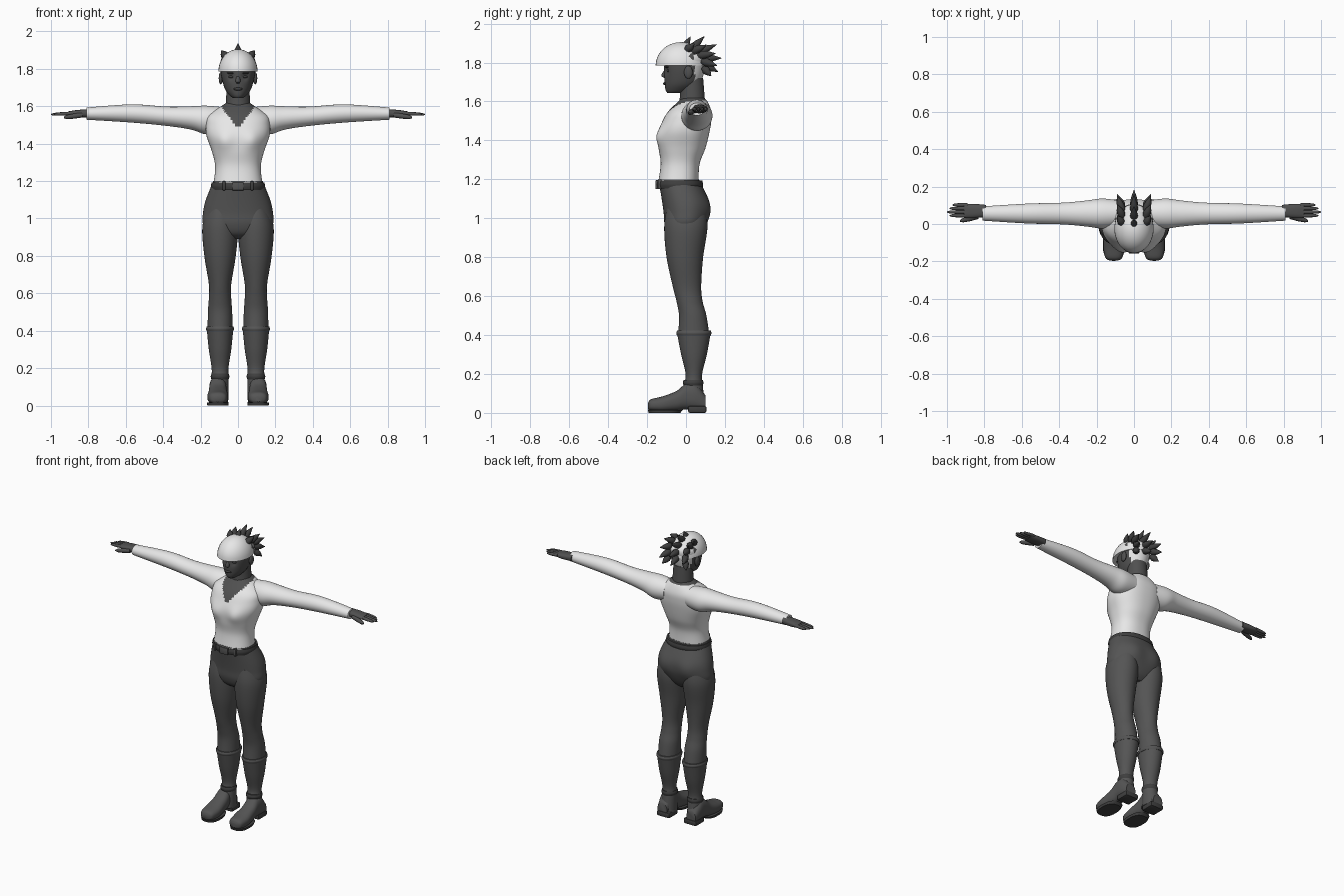
import bpy, bmesh, math
from mathutils import Vector

cube = bpy.data.objects.get("Cube")
if cube:
    bpy.data.objects.remove(cube)


def material(name, value):
    mat = bpy.data.materials.new(name)
    mat.use_nodes = True
    colour = (value, value, value, 1)
    mat.diffuse_color = colour
    mat.node_tree.nodes["Principled BSDF"].inputs["Base Color"].default_value = colour
    return mat


WHITE = material("white cloth", 0.8)
DARK = material("dark grey cloth", 0.09)
SKIN = material("dark skin", 0.08)
BLACK = material("charcoal", 0.05)


def finish(name, bm, materials, rule=None, mirror=False):
    """Turn a bmesh into a smooth shaded object, coloured by an optional rule."""
    bmesh.ops.recalc_face_normals(bm, faces=bm.faces)
    for face in bm.faces:
        face.smooth = True
        if rule:
            face.material_index = int(rule(face.calc_center_median()))
    mesh = bpy.data.meshes.new(name)
    bm.to_mesh(mesh)
    bm.free()
    for mat in materials:
        mesh.materials.append(mat)
    mesh.set_sharp_from_angle(angle=math.radians(40))
    part = bpy.data.objects.new(name, mesh)
    bpy.context.collection.objects.link(part)
    if mirror:
        part.modifiers.new("mirror", "MIRROR")


def skin_rings(bm, rings):
    """Bridge rings of points with quads and cap both ends."""
    rings = [[bm.verts.new(point) for point in ring] for ring in rings]
    for lower, upper in zip(rings, rings[1:]):
        for k in range(len(lower)):
            bm.faces.new((lower[k - 1], lower[k], upper[k], upper[k - 1]))
    bm.faces.new(rings[0])
    bm.faces.new(rings[-1])


def spline(rows, steps):
    """Catmull-Rom resampling of the section rows."""
    rows = [Vector(row) for row in rows]
    padded = [rows[0], *rows, rows[-1]]
    for a, b, c, d in zip(padded, padded[1:], padded[2:], padded[3:]):
        for step in range(steps):
            t = step / steps
            yield b + t / 2 * (c - a + t * (2 * a - 5 * b + 4 * c - d + t * (3 * (b - c) + d - a)))
    yield rows[-1]


def loft(name, layout, rows, materials, centre=0, sides=40, power=2, bumps=(), **options):
    """Skin sections (t, half width u, low v, high v); layout gives the world order of u, v, t."""
    rings = []
    for t, half, low, high in spline(rows, 6):
        ring = []
        for k in range(sides):
            angle = math.tau * k / sides
            across, along = (math.copysign(abs(w) ** (2 / power), w)
                             for w in (math.cos(angle), math.sin(angle)))
            place = dict(u=centre + across * half, v=(low + high + along * (high - low)) / 2, t=t)
            point = Vector([place[letter] for letter in layout])
            for spot, radius, push in bumps:
                point.y += push * math.exp(-((point - Vector(spot)).length / radius) ** 2)
            ring.append(point)
        rings.append(ring)
    bm = bmesh.new()
    skin_rings(bm, rings)
    finish(name, bm, materials, **options)


def ball(name, centre, size, mat, dome=False, **options):
    """Ellipsoid, or a dome with a flat underside."""
    bm = bmesh.new()
    bmesh.ops.create_uvsphere(bm, u_segments=32, v_segments=20, radius=1)
    for vert in bm.verts:
        if dome:
            vert.co.z = max(vert.co.z, 0)
        vert.co = Vector(centre) + vert.co * Vector(size)
    finish(name, bm, [mat], **options)


def block(name, centre, size, mat, **options):
    bm = bmesh.new()
    bmesh.ops.create_cube(bm, size=1)
    for vert in bm.verts:
        vert.co = Vector(centre) + vert.co * Vector(size)
    bmesh.ops.bevel(bm, geom=bm.edges[:], offset=min(size) / 4, segments=2, affect="EDGES", profile=0.5)
    finish(name, bm, [mat], **options)


def taper(name, base, tip, radius, profile, mat, **options):
    """Round shape from base to tip; profile holds (fraction of length, fraction of radius)."""
    base, tip = Vector(base), Vector(tip)
    turn = (tip - base).to_track_quat("Z", "Y")
    rings = []
    for along, share in profile:
        angles = [math.tau * k / 10 for k in range(10)]
        rings.append([base.lerp(tip, along) + turn @ Vector((math.cos(a), math.sin(a), 0)) * radius * share
                      for a in angles])
    bm = bmesh.new()
    skin_rings(bm, rings)
    finish(name, bm, [mat], **options)


def band(name, z, height, half, front, back, mat, **options):
    """Thin rounded strap around a body section."""
    rows = [(z - height / 2, half - 0.004, front + 0.004, back - 0.004), (z, half, front, back),
            (z + height / 2, half - 0.004, front + 0.004, back - 0.004)]
    loft(name, "uvt", rows, [mat], **options)


def pair_of_bumps(x, y, z, radius, push):
    return [((side * x, y, z), radius, push) for side in (-1, 1)]


# Shirt body with an open V neck
def bare_chest(c):
    return c.z > 1.607 or (c.y < 0.04 and c.z > 1.475 + 1.4 * abs(c.x))


loft("shirt_body", "uvt", [
    (1.19, .13, -.142, .064), (1.28, .122, -.13, .07), (1.36, .14, -.14, .1), (1.44, .168, -.14, .12),
    (1.5, .172, -.12, .13), (1.55, .16, -.09, .13), (1.6, .09, -.04, .11), (1.62, .06, -.02, .09)],
    [WHITE, SKIN], sides=96, power=2.3, rule=bare_chest,
    bumps=pair_of_bumps(.075, -.13, 1.415, .05, -.018))

# Sleeves
loft("sleeves", "tuv", [
    (.08, .07, 1.46, 1.595), (.17, .08, 1.45, 1.603), (.25, .07, 1.475, 1.6), (.38, .058, 1.495, 1.598),
    (.57, .053, 1.513, 1.61), (.81, .038, 1.528, 1.593)], [WHITE], centre=.056, mirror=True)

# Hands
loft("palms", "tuv", [(.79, .032, 1.54, 1.585), (.86, .038, 1.54, 1.58), (.91, .036, 1.548, 1.572)],
     [SKIN], centre=.07, power=2.5, mirror=True)
DIGIT = [(0, 1), (.5, 1), (.85, .8), (1, .3)]
for i, name in enumerate(("index", "middle", "ring", "little")):
    y = .045 + .019 * i
    taper(name + "_fingers", (.89, y, 1.562), (1 - .015 * abs(i - 1), y, 1.556), .01, DIGIT, SKIN, mirror=True)
taper("thumbs", (.835, .04, 1.553), (.93, .016, 1.54), .014, DIGIT, SKIN, mirror=True)

# Trousers
LEG = .096
loft("trouser_seat", "uvt", [
    (.89, .07, -.05, .05), (.92, .14, -.09, .08), (.97, .187, -.11, .105), (1.03, .187, -.115, .118),
    (1.1, .172, -.125, .113), (1.2, .132, -.142, .066)], [DARK], sides=64, power=2.2,
    bumps=pair_of_bumps(.08, .1, 1.04, .06, .014))
loft("trouser_legs", "uvt", [
    (1.05, .07, -.1, .1), (.95, .095, -.112, .11), (.8, .084, -.1, .088), (.65, .06, -.068, .078),
    (.57, .06, -.048, .086), (.5, .065, -.036, .105), (.4, .066, -.04, .12)], [DARK], centre=LEG, mirror=True)

# Belt with buckle and loops
band("belt", 1.173, .04, .145, -.15, .088, BLACK, sides=64, power=2.2)
block("belt_buckle", (0, -.15, 1.173), (.06, .014, .046), DARK)
block("belt_loops", (.075, -.134, 1.175), (.014, .02, .05), DARK, mirror=True)

# Boots: shaft, cuff, strap, foot, sole and heel
FOOT = .108
loft("boot_shafts", "uvt", [
    (.41, .071, -.046, .127), (.3, .06, -.025, .107), (.2, .045, -.002, .083), (.14, .046, -.01, .086),
    (.03, .046, -.02, .1)], [DARK], centre=LEG, mirror=True)
band("boot_cuffs", .41, .025, .075, -.05, .131, DARK, centre=LEG, mirror=True)
band("ankle_straps", .155, .03, .05, -.016, .09, BLACK, centre=LEG, mirror=True)
loft("boot_feet", "utv", [
    (-.196, .02, .02, .05), (-.18, .045, .01, .07), (-.12, .056, .004, .085), (-.05, .05, .01, .112),
    (0, .046, .018, .15), (.05, .045, .015, .15), (.1, .035, .01, .09)],
    [DARK], centre=FOOT, power=2.4, mirror=True)
loft("boot_soles", "uvt", [(0, .056, -.192, -.03), (.016, .059, -.197, -.015)],
     [BLACK], centre=FOOT, power=2.6, mirror=True)
block("boot_heels", (.1, .058, .018), (.095, .094, .036), BLACK, mirror=True)

# Neck and head, with a pale back of the skull
loft("neck", "uvt", [(1.53, .075, -.06, .105), (1.6, .066, -.034, .098), (1.72, .06, -.03, .088)], [SKIN])
loft("head", "uvt", [
    (1.643, .025, -.095, -.02), (1.66, .047, -.105, .03), (1.7, .073, -.11, .075), (1.78, .092, -.112, .1),
    (1.84, .088, -.1, .1), (1.89, .03, -.05, .03)], [SKIN, WHITE], sides=48,
    bumps=pair_of_bumps(.035, -.105, 1.758, .018, .014),
    rule=lambda c: c.y > .045 and c.z > 1.69)
taper("nose", (0, -.092, 1.777), (0, -.119, 1.725), .014, [(0, .5), (.5, .8), (.85, 1), (1, .6)], SKIN)
ball("eyes", (.035, -.087, 1.758), (.016, .012, .008), BLACK, mirror=True)
ball("eyebrows", (.036, -.096, 1.777), (.024, .011, .005), BLACK, mirror=True)
ball("lips", (0, -.107, 1.692), (.024, .011, .008), BLACK)
ball("ears", (.092, .012, 1.75), (.011, .022, .033), SKIN, mirror=True)

# Helmet dome
ball("helmet", (0, -.025, 1.785), (.105, .131, .12), WHITE, dome=True)


# Swept back spikes: a fan along the middle and a shorter fan on each side
LEAF = [(0, .6), (.3, 1), (.6, .75), (1, .06)]


def spike(name, x, elevation, reach, **options):
    def fan(angle, distance, offset):
        angle = math.radians(angle)
        return offset, distance * math.cos(angle), 1.77 + distance * math.sin(angle)

    base, tip = fan(elevation + 20, .09, x * .65), fan(elevation, reach, x)
    taper(name, base, tip, .022, LEAF, BLACK, **options)


for i in range(5):
    swell = .035 * math.sin(math.pi * i / 4)
    spike(f"middle_spike_{i + 1}", 0, 22 * i - 6, .165 + swell)
    spike(f"side_spikes_{i + 1}", .09, 22 * i - 17, .135 + swell, mirror=True)
